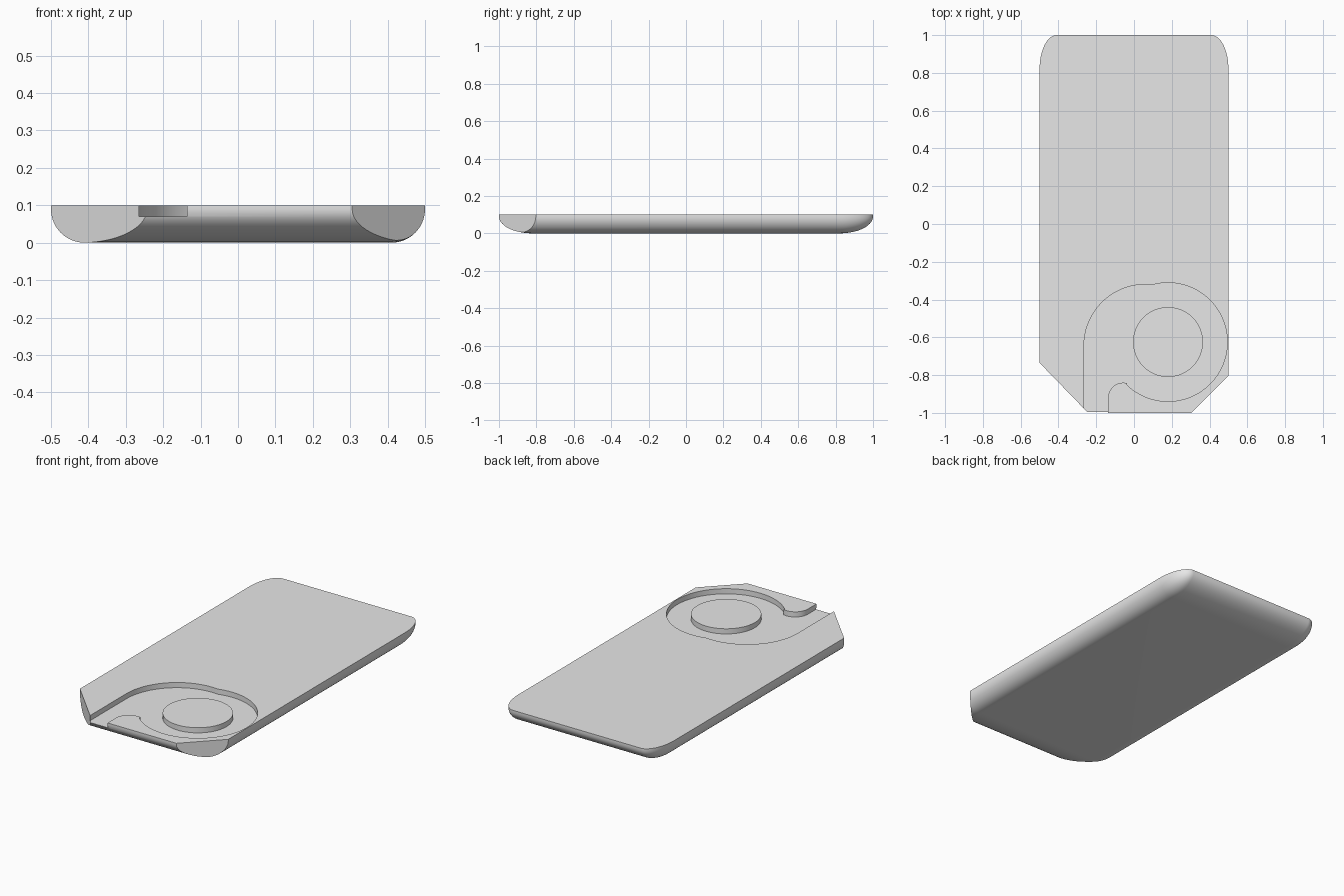
import bpy, bmesh
from math import cos, sin, radians
from mathutils import Vector

if "Cube" in bpy.data.objects:
    bpy.data.objects.remove(bpy.data.objects["Cube"], do_unlink=True)

TOP, FLOOR, RADIUS = 0.1, 0.07, 0.09
HUB = (0.18, -0.625)

grey = bpy.data.materials.new("plain grey")
grey.use_nodes = True
grey.diffuse_color = (0.8, 0.8, 0.8, 1)
grey.node_tree.nodes["Principled BSDF"].inputs["Base Color"].default_value = (0.8, 0.8, 0.8, 1)


def add_object(name, bm):
    bmesh.ops.recalc_face_normals(bm, faces=bm.faces)
    mesh = bpy.data.meshes.new(name)
    bm.to_mesh(mesh)
    bm.free()
    mesh.materials.append(grey)
    obj = bpy.data.objects.new(name, mesh)
    bpy.context.collection.objects.link(obj)
    return obj


def arc(centre, r, start, end, steps):
    angles = [radians(start + (end - start) * i / steps) for i in range(steps + 1)]
    return [(centre[0] + r * cos(a), centre[1] + r * sin(a)) for a in angles]


def extruded(name, outline, low, high):
    bm = bmesh.new()
    face = bm.faces.new([bm.verts.new((x, y, low)) for x, y in outline])
    grown = bmesh.ops.extrude_face_region(bm, geom=[face], use_keep_orig=True)
    verts = [v for v in grown["geom"] if isinstance(v, bmesh.types.BMVert)]
    bmesh.ops.translate(bm, verts=verts, vec=(0, 0, high - low))
    return add_object(name, bm)


def slice_off(bm, point, normal):
    """Remove everything beyond a plane and cap the opening."""
    geom = bm.verts[:] + bm.edges[:] + bm.faces[:]
    cut = bmesh.ops.bisect_plane(bm, geom=geom, dist=1e-6, plane_co=point,
                                 plane_no=normal, clear_outer=True)
    rim = [e for e in cut["geom_cut"] if isinstance(e, bmesh.types.BMEdge)]
    bmesh.ops.edgeloop_fill(bm, edges=rim)


def smooth(obj):
    bpy.ops.object.select_all(action="DESELECT")
    obj.select_set(True)
    bpy.context.view_layer.objects.active = obj
    bpy.ops.object.shade_smooth_by_angle(angle=radians(30))


# Body: rounded block stretched lengthwise, flat on top
bm = bmesh.new()
bmesh.ops.create_cube(bm, size=1)
bmesh.ops.scale(bm, verts=bm.verts, vec=(1, 1, 2 * TOP))
bmesh.ops.bevel(bm, geom=bm.edges[:], offset=RADIUS, segments=14, profile=0.5,
                affect="EDGES")
bmesh.ops.scale(bm, verts=bm.verts, vec=(1, 2, 1))
bmesh.ops.translate(bm, verts=bm.verts, vec=(0, 0, TOP))
slice_off(bm, Vector((0, 0, TOP)), Vector((0, 0, 1)))

# Chamfered front corners
for a, b in (((-0.5, -0.735), (-0.243, -1)), ((0.305, -1), (0.5, -0.803))):
    slice_off(bm, Vector((*a, 0)), Vector((b[1] - a[1], a[0] - b[0], 0)))
body = add_object("body", bm)

# Recess: round pocket with a curved channel leaving through the front
outline = [(-0.137, -1.1)]
outline += arc((-0.057, -0.92), 0.08, 180, 75, 14)
outline += arc(HUB, 0.314, 226, 465, 64)
outline += arc((0.06, -0.645), 0.325, 90, 180, 28)
outline += [(-0.265, -1.1)]
cutter = extruded("recess_cutter", outline, FLOOR, TOP + 0.1)
cutter.hide_render = True

bpy.context.view_layer.objects.active = body
recess = body.modifiers.new("recess", "BOOLEAN")
recess.operation = "DIFFERENCE"
recess.solver = "EXACT"
recess.object = cutter
bpy.ops.object.modifier_apply(modifier=recess.name)
bpy.data.objects.remove(cutter, do_unlink=True)
smooth(body)

# Raised disc in the middle of the pocket
disc = extruded("centre_disc", arc(HUB, 0.185, 0, 360, 64)[:-1], FLOOR, TOP)
smooth(disc)
